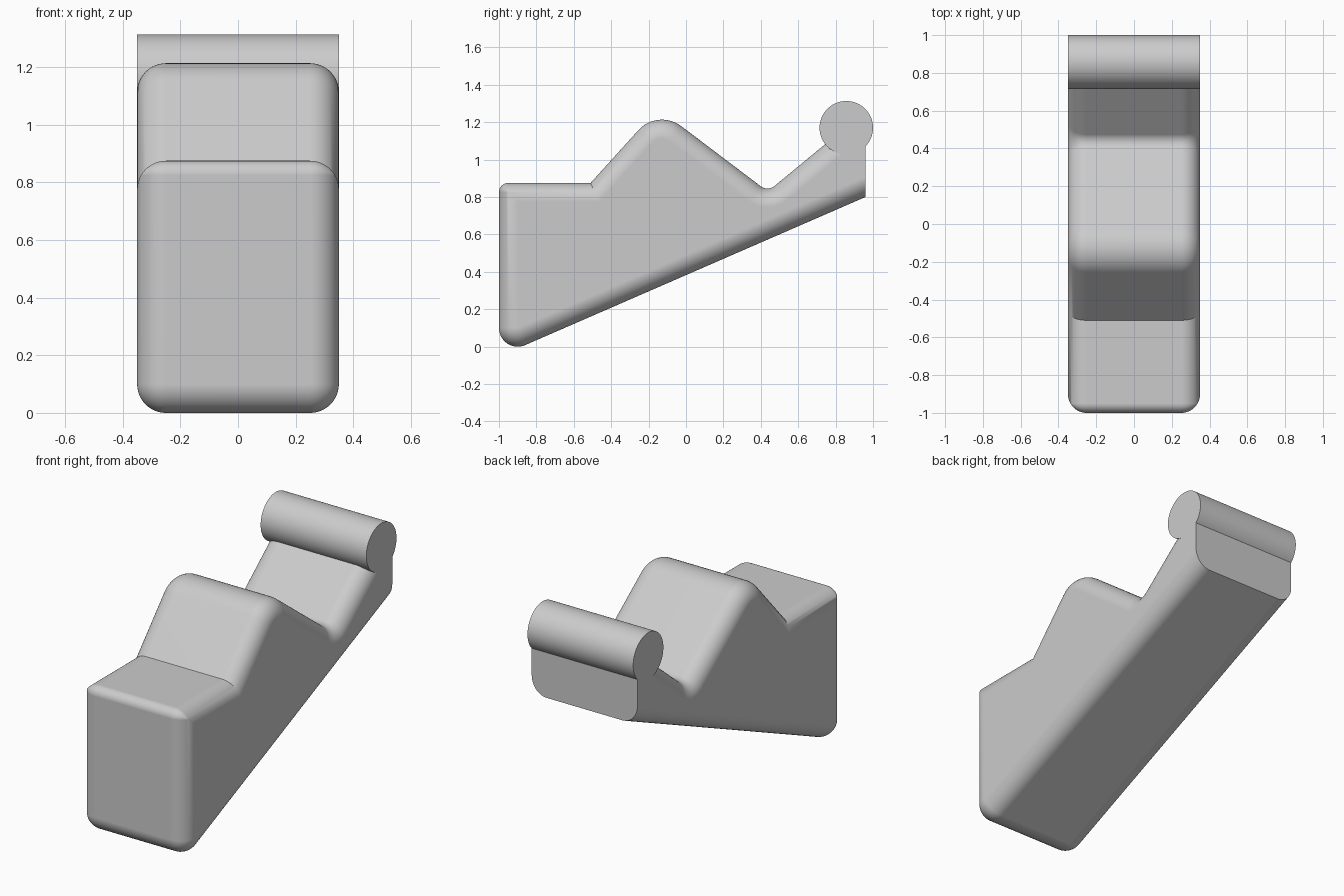
import bpy, bmesh, math
from mathutils import Vector

if "Cube" in bpy.data.objects:
    bpy.data.objects.remove(bpy.data.objects["Cube"], do_unlink=True)

HALF_WIDTH = 0.35
FILLET = 0.1
STEPS = 12

grey = bpy.data.materials.new("plain grey")
grey.use_nodes = True
grey.diffuse_color = (0.6, 0.6, 0.6, 1)
grey.node_tree.nodes["Principled BSDF"].inputs["Base Color"].default_value = (0.6, 0.6, 0.6, 1)

# Side profile: (y, z, corner radius, inset weight of the edge leaving the corner)
PROFILE = [
    (-1.0, -0.053, 0.1, 1),    # front bottom
    (0.96, 0.80, 0, 0),        # back bottom, the back face stays full height
    (0.96, 1.26, 0, 1),        # back top, inside the roll
    (0.437, 0.829, 0.06, 1),   # valley
    (-0.15, 1.273, 0.17, 1),   # peak
    (-0.51, 0.875, 0, 1),      # crease
    (-1.0, 0.875, 0.05, 1),    # front top
]


def inset_profile(d):
    """Side profile moved inward by d, with its corners rounded."""
    n = len(PROFILE)
    pts = [Vector(p[:2]) for p in PROFILE]
    dirs = [(pts[(i + 1) % n] - pts[i]).normalized() for i in range(n)]
    out = []
    for i, (y, z, radius, weight) in enumerate(PROFILE):
        a, b = dirs[i - 1], dirs[i]
        turn = a.x * b.y - a.y * b.x
        wa, wb = d * PROFILE[i - 1][3], d * weight
        corner = pts[i] + (b * wa - a * wb) / turn
        if radius == 0:
            out.append(corner)
            continue
        # Outward corners tighten and inward corners widen with the inset
        side = 1 if turn > 0 else -1
        r = max(radius - side * d, 0)
        na, nb = Vector((-a.y, a.x)) * side, Vector((-b.y, b.x)) * side
        half = math.acos(max(-1, min(1, a.dot(b)))) / 2
        centre = corner + (na + nb).normalized() * (r / math.cos(half))
        start = math.atan2(-na.y, -na.x)
        for k in range(STEPS + 1):
            ang = start + side * 2 * half * k / STEPS
            out.append(centre + Vector((math.cos(ang), math.sin(ang))) * r)
    return out


def finish(bm, name):
    bmesh.ops.recalc_face_normals(bm, faces=bm.faces)
    mesh = bpy.data.meshes.new(name)
    bm.to_mesh(mesh)
    bm.free()
    obj = bpy.data.objects.new(name, mesh)
    bpy.context.collection.objects.link(obj)
    mesh.materials.append(grey)
    bpy.ops.object.select_all(action="DESELECT")
    obj.select_set(True)
    bpy.context.view_layer.objects.active = obj
    bpy.ops.object.shade_smooth_by_angle(angle=math.radians(30))
    normals = obj.modifiers.new("Weighted normals", "WEIGHTED_NORMAL")
    normals.keep_sharp = True
    return obj


# Body: the profile lofted across the width, with rounded side edges
bm = bmesh.new()
angles = [math.pi / 2 * k / STEPS for k in range(STEPS + 1)]
right = [(-(HALF_WIDTH - FILLET + FILLET * math.sin(t)), FILLET * (1 - math.cos(t)))
         for t in reversed(angles)]
sections = right + [(-x, d) for x, d in reversed(right)]
rings = [[bm.verts.new((x, p.x, p.y)) for p in inset_profile(d)] for x, d in sections]
for low, high in zip(rings, rings[1:]):
    for i in range(len(low)):
        bm.faces.new((low[i - 1], low[i], high[i], high[i - 1]))
bm.faces.new(rings[0])
bm.faces.new(rings[-1])
bmesh.ops.remove_doubles(bm, verts=bm.verts, dist=0.00005)
finish(bm, "body")

# Roll along the raised back end
bm = bmesh.new()
bmesh.ops.create_cone(bm, cap_ends=True, segments=64, radius1=0.143, radius2=0.143,
                      depth=HALF_WIDTH * 2)
roll = finish(bm, "back_roll")
roll.rotation_euler.y = math.pi / 2
roll.location = (0, 0.857, 1.17)
